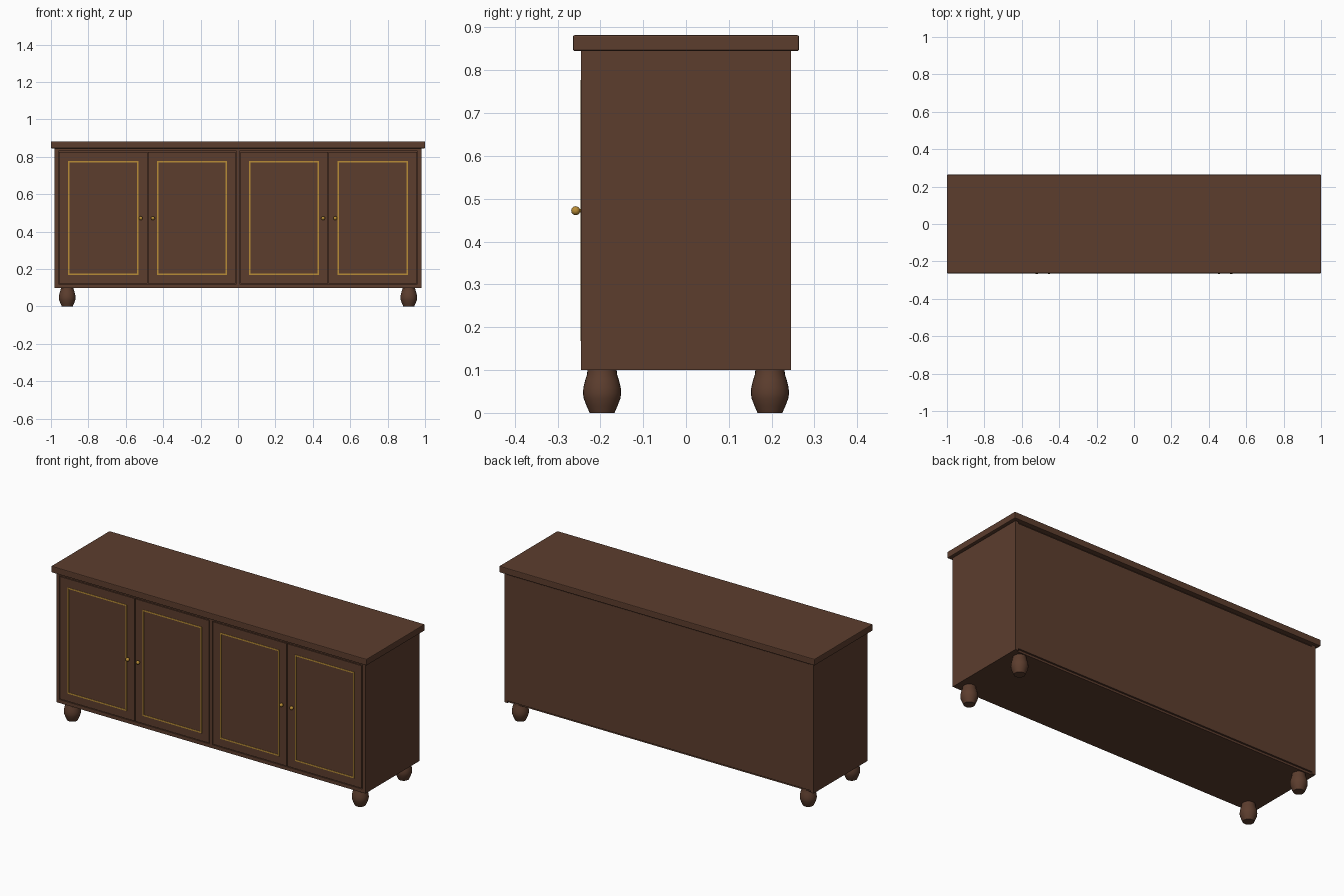
import bpy, bmesh, math

if "Cube" in bpy.data.objects:
    bpy.data.objects.remove(bpy.data.objects["Cube"])


def material(name, rgb):
    m = bpy.data.materials.new(name)
    m.diffuse_color = (*rgb, 1)
    m.use_nodes = True
    m.node_tree.nodes["Principled BSDF"].inputs["Base Color"].default_value = m.diffuse_color
    return m


WOOD = material("dark_brown_wood", (0.107, 0.047, 0.027))
BRASS = material("brass", (0.479, 0.262, 0.037))


def finish(bm, name, mat):
    bmesh.ops.recalc_face_normals(bm, faces=bm.faces)
    me = bpy.data.meshes.new(name)
    bm.to_mesh(me)
    bm.free()
    me.materials.append(mat)
    ob = bpy.data.objects.new(name, me)
    bpy.context.collection.objects.link(ob)
    return ob


def box(name, x, y, z, mat=WOOD, bevel=0):
    """Box from (min, max) ranges on each axis."""
    bm = bmesh.new()
    bmesh.ops.create_cube(bm, size=1)
    for v in bm.verts:
        v.co = [r[0] if c < 0 else r[1] for c, r in zip(v.co, (x, y, z))]
    ob = finish(bm, name, mat)
    if bevel:
        mod = ob.modifiers.new("soft_edge", "BEVEL")
        mod.width = bevel
        mod.segments = 2
    return ob


def turned(name, profile, location, rotation=(0, 0, 0), mat=WOOD, sides=24):
    """Lathe a (radius, height) profile around the local z axis."""
    bm = bmesh.new()
    rings = [[bm.verts.new((r * math.cos(2 * math.pi * i / sides),
                            r * math.sin(2 * math.pi * i / sides), h))
              for i in range(sides)] for r, h in profile]
    for a, b in zip(rings, rings[1:]):
        for i in range(sides):
            j = (i + 1) % sides
            bm.faces.new((a[i], a[j], b[j], b[i]))
    bm.faces.new(rings[0])
    bm.faces.new(rings[-1])
    ob = finish(bm, name, mat)
    ob.location, ob.rotation_euler = location, rotation
    bpy.ops.object.select_all(action="DESELECT")
    ob.select_set(True)
    bpy.context.view_layer.objects.active = ob
    bpy.ops.object.shade_smooth_by_angle(angle=math.radians(40))
    return ob


# Carcass boards
FRONT, BACK = -0.245, 0.245
box("top_slab", (-1, 1), (-0.264, 0.264), (0.845, 0.882), bevel=0.004)
for s, side in ((-1, "left"), (1, "right")):
    box(side + "_side", sorted((s * 0.96, s * 0.98)), (FRONT, BACK), (0.10, 0.845))
box("bottom_board", (-0.96, 0.96), (FRONT, 0.235), (0.10, 0.12))
box("upper_board", (-0.96, 0.96), (FRONT, 0.235), (0.83, 0.845))
box("centre_divider", (-0.009, 0.009), (FRONT, 0.235), (0.12, 0.83))
box("back_panel", (-0.96, 0.96), (0.235, BACK), (0.112, 0.835))

# Doors with brass inlay frames and round knobs
Z0, Z1 = 0.124, 0.826
INLAY_Z = (0.168, 0.777)
LINE = 0.008
KNOB = [(0.004, 0), (0.004, 0.004)] + [
    (0.0105 * math.sin(a), 0.0125 - 0.0105 * math.cos(a))
    for a in (math.radians(d) for d in (25, 50, 70, 90, 110, 130, 150, 175))]

doors = (("outer", 0.484, 0.956, 0.533, 0.909, 0.52),
         ("inner", 0.013, 0.480, 0.058, 0.434, 0.455))
for s, side in ((-1, "left"), (1, "right")):
    for pos, x0, x1, i0, i1, knob_x in doors:
        tag = f"{side}_{pos}"
        box(tag + "_door", sorted((s * x0, s * x1)), (FRONT, FRONT + 0.02), (Z0, Z1))
        y = (FRONT - 0.0015, FRONT + 0.001)
        for part, a in (("near", i0), ("far", i1 - LINE)):
            box(f"{tag}_inlay_{part}", sorted((s * a, s * (a + LINE))), y, INLAY_Z, BRASS)
        for part, z in (("bottom", INLAY_Z[0]), ("top", INLAY_Z[1] - LINE)):
            box(f"{tag}_inlay_{part}", sorted((s * (i0 + LINE), s * (i1 - LINE))),
                y, (z, z + LINE), BRASS)
        turned(tag + "_knob", KNOB, (s * knob_x, FRONT, 0.472),
               (math.pi / 2, 0, 0), BRASS, 16)

# Turned bun feet
FOOT = [(0.029, 0), (0.036, 0.016), (0.043, 0.034), (0.0445, 0.046),
        (0.0435, 0.060), (0.039, 0.078), (0.035, 0.090), (0.034, 0.102)]
for sx, side in ((-1, "left"), (1, "right")):
    for sy, end in ((-1, "front"), (1, "back")):
        turned(f"{end}_{side}_foot", FOOT, (sx * 0.913, sy * 0.196, 0))
